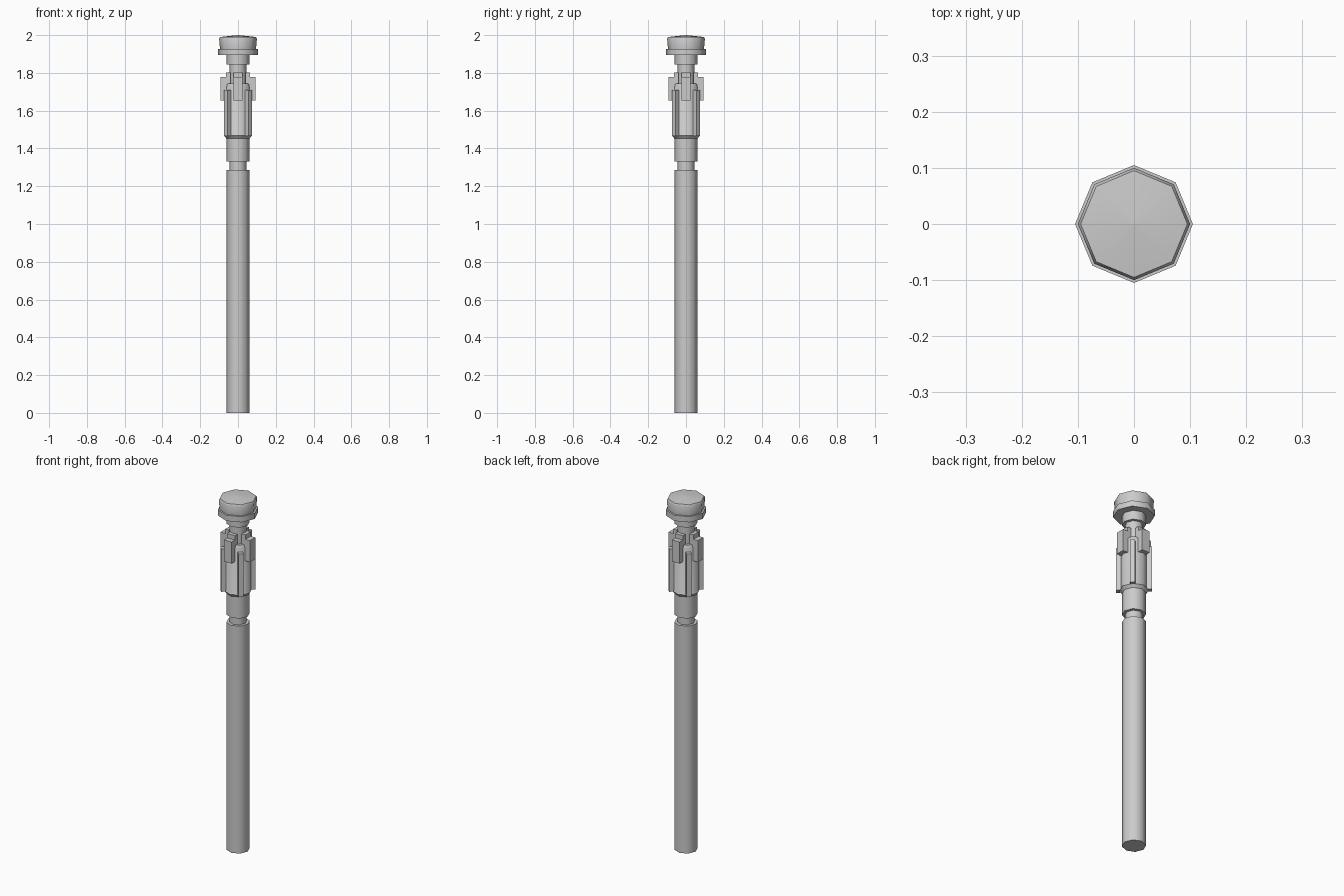
import bpy, math
from mathutils import Matrix

cube = bpy.data.objects.get("Cube")
if cube:
    bpy.data.objects.remove(cube)

grey = bpy.data.materials.new("plain_grey")
grey.use_nodes = True
colour = (0.6, 0.6, 0.6, 1)
grey.diffuse_color = colour
grey.node_tree.nodes["Principled BSDF"].inputs["Base Color"].default_value = colour


def make(name, verts, faces):
    mesh = bpy.data.meshes.new(name)
    mesh.from_pydata(verts, [], faces)
    mesh.materials.append(grey)
    obj = bpy.data.objects.new(name, mesh)
    bpy.context.collection.objects.link(obj)
    return obj


def turned(name, profile, sides=8):
    """Eight-sided part turned around z from (radius, height) pairs."""
    verts = [(r * math.cos(math.tau * i / sides), r * math.sin(math.tau * i / sides), z)
             for r, z in profile for i in range(sides)]
    faces = [(k * sides + i, k * sides + (i + 1) % sides,
              (k + 1) * sides + (i + 1) % sides, (k + 1) * sides + i)
             for k in range(len(profile) - 1) for i in range(sides)]
    faces.append(tuple(reversed(range(sides))))
    faces.append(tuple(range(len(verts) - sides, len(verts))))
    obj = make(name, verts, faces)
    # Soft shading around the sides, crisp rims
    bpy.ops.object.select_all(action='DESELECT')
    obj.select_set(True)
    bpy.context.view_layer.objects.active = obj
    bpy.ops.object.shade_smooth_by_angle(angle=math.radians(46))
    return obj


def block(name, angle, inner, outer, width, low, high):
    """Upright box standing out from the axis in the given direction."""
    verts = [(x, y, z) for z in (low, high)
             for x, y in ((inner, -width / 2), (outer, -width / 2),
                          (outer, width / 2), (inner, width / 2))]
    faces = [(3, 2, 1, 0), (4, 5, 6, 7)]
    faces += [(i, (i + 1) % 4, (i + 1) % 4 + 4, i + 4) for i in range(4)]
    obj = make(name, verts, faces)
    obj.data.transform(Matrix.Rotation(angle, 4, 'Z'))


# Long shaft, groove and collar
turned("shaft", [(0.061, 0), (0.061, 1.287)])
turned("groove", [(0.045, 1.28), (0.045, 1.34)])
turned("collar", [(0.061, 1.33), (0.061, 1.46)])

# Housing with flared foot and chamfered shoulder
turned("housing", [(0.061, 1.452), (0.074, 1.468), (0.07, 1.475),
                   (0.07, 1.73), (0.062, 1.745)])
turned("neck", [(0.045, 1.74), (0.045, 1.85)])

# Ribs on the diagonals, stepped clips on the axes
for i, side in enumerate(("left", "back", "right", "front")):
    angle = i * math.pi / 2
    block(side + "_rib", angle + math.pi / 4, 0.05, 0.09, 0.026, 1.467, 1.71)
    block(side + "_clip", angle, 0.058, 0.092, 0.048, 1.655, 1.777)
    block(side + "_clip_step", angle, 0.04, 0.063, 0.048, 1.74, 1.802)

# Head: stem, flange and domed cap
turned("head_stem", [(0.061, 1.845), (0.061, 1.9)])
turned("flange", [(0.105, 1.895), (0.105, 1.927)])
turned("cap", [(0.095, 1.925), (0.1, 1.98), (0.095, 1.99), (0.002, 2.0)])
